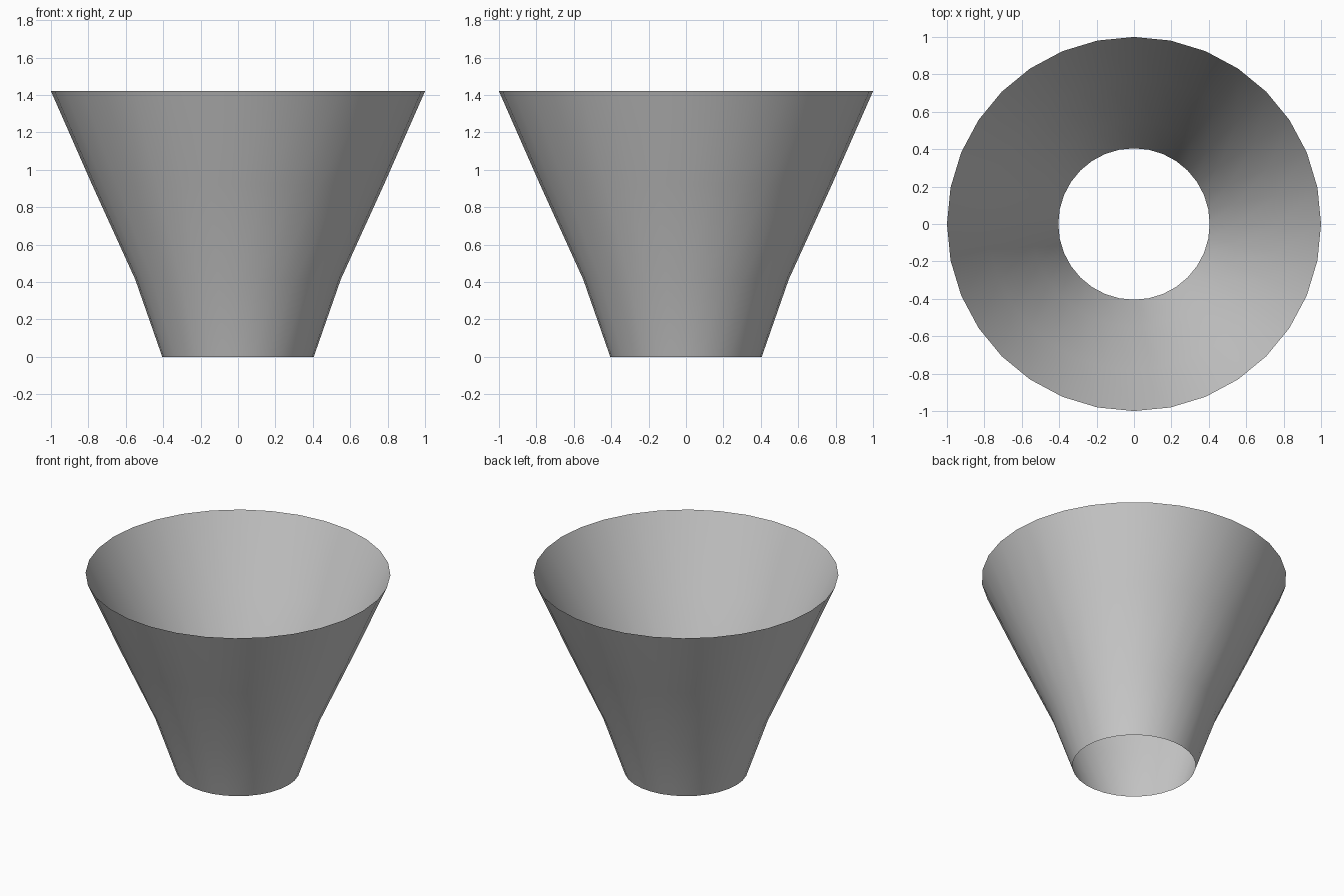
import bpy
import bmesh
import math

if "Cube" in bpy.data.objects:
    bpy.data.objects.remove(bpy.data.objects["Cube"])

SIDES = 32
# (radius, height) from the narrow open base to the wide open rim
PROFILE = [(0.405, 0.0), (0.55, 0.415), (0.78, 0.92), (1.0, 1.42)]

# Open flared cup wall: profile spun around z
bm = bmesh.new()
rings = []
for r, z in PROFILE:
    rings.append([bm.verts.new((r * math.cos(2 * math.pi * i / SIDES),
                                r * math.sin(2 * math.pi * i / SIDES), z))
                  for i in range(SIDES)])
for low, high in zip(rings, rings[1:]):
    for i in range(SIDES):
        j = (i + 1) % SIDES
        face = bm.faces.new((low[i], low[j], high[j], high[i]))
        face.smooth = True

mesh = bpy.data.meshes.new("flared_cup")
bm.to_mesh(mesh)
bm.free()
cup = bpy.data.objects.new("flared_cup", mesh)
bpy.context.collection.objects.link(cup)
